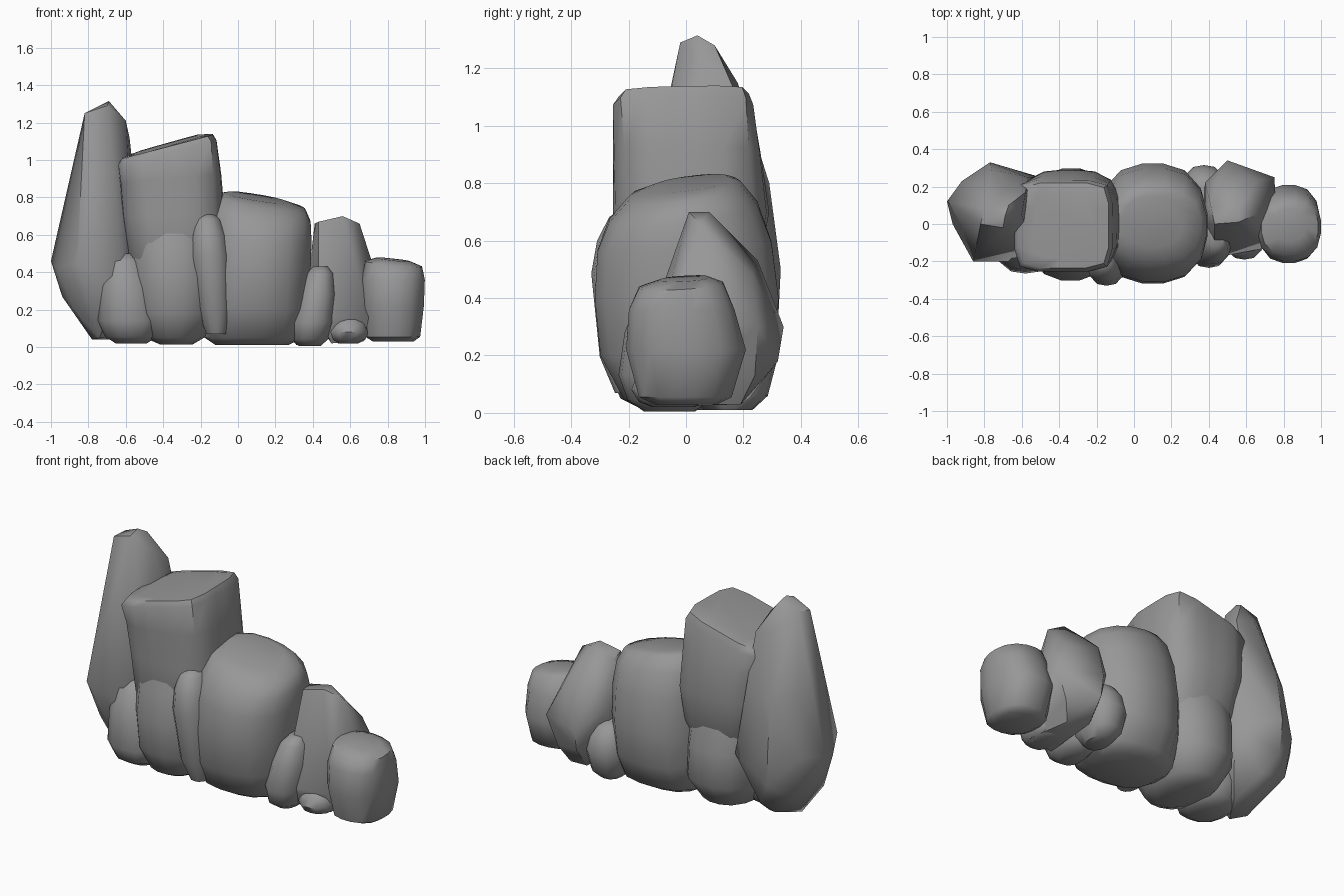
import bpy, bmesh, math

# Dark grey rock
rock = bpy.data.materials.new("rock_grey")
rock.diffuse_color = (0.31, 0.31, 0.31, 1)


def finish(name, bm, angle):
    bmesh.ops.recalc_face_normals(bm, faces=bm.faces)
    me = bpy.data.meshes.new(name)
    bm.to_mesh(me)
    bm.free()
    me.materials.append(rock)
    ob = bpy.data.objects.new(name, me)
    bpy.context.collection.objects.link(ob)
    bpy.ops.object.select_all(action='DESELECT')
    ob.select_set(True)
    bpy.context.view_layer.objects.active = ob
    bpy.ops.object.shade_smooth_by_angle(angle=math.radians(angle))
    return ob


def boulder(name, rings, power=2.6, n=16):
    """Loft of superellipse rings: (z, x0, x1, y0, y1, tilt along x, tilt along y[, power])."""
    bm = bmesh.new()
    loops = []
    for z, x0, x1, y0, y1, tx, ty, *own in rings:
        p = own[0] if own else power
        cx, cy = (x0 + x1) / 2, (y0 + y1) / 2
        loop = []
        for i in range(n):
            a = 2 * math.pi * (i + 0.5) / n
            c, s = math.cos(a), math.sin(a)
            r = (abs(c) ** p + abs(s) ** p) ** (-1 / p)
            dx, dy = c * r * (x1 - x0) / 2, s * r * (y1 - y0) / 2
            loop.append(bm.verts.new((cx + dx, cy + dy, z + tx * dx + ty * dy)))
        loops.append(loop)
    for a, b in zip(loops, loops[1:]):
        for i in range(n):
            j = (i + 1) % n
            bm.faces.new((a[i], a[j], b[j], b[i]))
    bm.faces.new(loops[0])
    bm.faces.new(loops[-1])
    return finish(name, bm, 50)


def shard(name, pts, angle=45):
    """Angular rock: convex hull of a few corner points."""
    bm = bmesh.new()
    for p in pts:
        bm.verts.new(p)
    bmesh.ops.convex_hull(bm, input=bm.verts)
    bmesh.ops.delete(bm, geom=[v for v in bm.verts if not v.link_faces], context='VERTS')
    bmesh.ops.dissolve_limit(bm, angle_limit=math.radians(3), verts=bm.verts, edges=bm.edges)
    return finish(name, bm, angle)


# Tall spire at the left end, with a flat sloping front face
shard("tall_spire", [
    (-0.82, 0.00, 1.25), (-0.70, -0.02, 1.29), (-0.69, 0.04, 1.315), (-0.60, 0.05, 1.21),
    (-0.67, 0.10, 1.28), (-0.80, 0.08, 1.26), (-0.70, 0.18, 1.15), (-0.58, 0.17, 1.12),
    (-0.86, -0.20, 0.45), (-0.62, -0.20, 0.36), (-0.55, -0.10, 0.40), (-1.00, 0.12, 0.46),
    (-0.97, 0.00, 0.42), (-0.94, 0.10, 0.27), (-0.77, 0.33, 0.50), (-0.76, 0.32, 0.30),
    (-0.57, 0.25, 0.80), (-0.50, 0.25, 0.40), (-0.92, 0.23, 0.48), (-0.88, 0.20, 0.80),
    (-0.76, 0.29, 0.80), (-0.87, 0.23, 0.22), (-0.68, 0.27, 0.16), (-0.87, -0.06, 0.19),
    (-0.78, 0.02, 0.04), (-0.74, -0.08, 0.05), (-0.70, 0.16, 0.07), (-0.62, 0.10, 0.04)])

# Tall block, upper and lower stones
boulder("tall_block", [
    (0.36, -0.50, -0.14, -0.20, 0.20, 0, 0, 3),
    (0.48, -0.59, -0.08, -0.25, 0.25, 0, 0, 3),
    (0.70, -0.62, -0.07, -0.255, 0.29, 0, 0, 3.2),
    (0.90, -0.63, -0.09, -0.255, 0.26, 0.1, 0, 4),
    (1.04, -0.64, -0.115, -0.255, 0.235, 0.25, 0),
    (1.075, -0.62, -0.135, -0.235, 0.22, 0.26, 0.02),
    (1.085, -0.54, -0.20, -0.18, 0.17, 0.28, 0.05)], power=6, n=20)
boulder("block_base", [
    (0.015, -0.42, -0.24, -0.16, 0.14, 0, 0),
    (0.05, -0.50, -0.18, -0.23, 0.22, 0, 0),
    (0.18, -0.57, -0.10, -0.29, 0.30, 0, 0),
    (0.38, -0.58, -0.10, -0.305, 0.29, 0, 0),
    (0.54, -0.58, -0.10, -0.275, 0.25, 0, 0),
    (0.72, -0.54, -0.14, -0.22, 0.20, 0, 0)], power=2.4)

# Main middle boulder
boulder("middle_boulder", [
    (0.01, -0.12, 0.27, -0.15, 0.17, 0, 0),
    (0.05, -0.18, 0.35, -0.22, 0.24, 0, 0),
    (0.20, -0.19, 0.375, -0.30, 0.31, 0, 0),
    (0.40, -0.19, 0.39, -0.32, 0.325, 0, 0),
    (0.58, -0.18, 0.395, -0.31, 0.30, -0.04, 0.05),
    (0.70, -0.16, 0.39, -0.27, 0.25, -0.12, 0.12),
    (0.775, -0.12, 0.36, -0.20, 0.19, -0.16, 0.14),
    (0.80, -0.06, 0.26, -0.12, 0.15, -0.16, 0.13)], power=2.5)

# Angular shard right of the middle, flat in front and rounded behind
shard("right_shard", [
    (0.43, 0.00, 0.67), (0.56, 0.01, 0.70), (0.65, 0.05, 0.66), (0.56, 0.08, 0.70),
    (0.41, 0.10, 0.66), (0.69, 0.08, 0.52), (0.43, -0.18, 0.16), (0.70, -0.13, 0.16),
    (0.54, -0.15, 0.12), (0.76, 0.10, 0.32), (0.75, 0.25, 0.30), (0.50, 0.34, 0.30),
    (0.38, 0.22, 0.40), (0.46, 0.25, 0.53), (0.66, 0.23, 0.48), (0.50, 0.32, 0.18),
    (0.68, 0.24, 0.13), (0.38, 0.00, 0.40), (0.50, -0.10, 0.02), (0.67, -0.08, 0.03),
    (0.50, 0.22, 0.05), (0.63, 0.19, 0.03), (0.37, 0.10, 0.20)], angle=50)

# Round stone at the right end
boulder("end_stone", [
    (0.03, 0.72, 0.94, -0.11, 0.11, 0, 0),
    (0.055, 0.68, 0.975, -0.165, 0.16, 0, 0),
    (0.22, 0.66, 0.995, -0.21, 0.21, 0, 0),
    (0.36, 0.66, 1.00, -0.20, 0.17, 0, 0),
    (0.445, 0.68, 0.985, -0.165, 0.13, -0.10, 0.06),
    (0.468, 0.74, 0.92, -0.09, 0.08, -0.11, 0.06)], power=2.5)

# Small stones: name, x range, y range, height range, sideways lean, widest height
small = [
    ("front_left_stone", -0.76, -0.42, -0.265, 0.12, 0.02, 0.50, 0.04, 0.25),
    ("front_middle_stone", -0.25, -0.03, -0.33, 0.0, 0.07, 0.71, 0.05, 0.65),
    ("front_right_stone", 0.295, 0.53, -0.235, 0.12, 0.005, 0.43, -0.06, 0.30),
    ("front_low_stone", 0.48, 0.70, -0.19, 0.10, 0.02, 0.17, 0.0, 0.40),
    ("back_stone", 0.25, 0.50, -0.02, 0.315, 0.01, 0.34, 0.0, 0.50),
]
for name, x0, x1, y0, y1, z0, z1, lean, wide in small:
    rings = []
    for t, k in ((0, 0.5), (wide * 0.3, 0.82), (wide, 1.0),
                 (wide + (1 - wide) * 0.5, 0.88), (wide + (1 - wide) * 0.88, 0.62), (1, 0.35)):
        cx, cy = (x0 + x1) / 2 + lean * (0.5 - t), (y0 + y1) / 2
        hx, hy = (x1 - x0) / 2 * k, (y1 - y0) / 2 * k
        rings.append((z0 + (z1 - z0) * t, cx - hx, cx + hx, cy - hy, cy + hy, 0, 0))
    boulder(name, rings, power=2.5, n=14)
